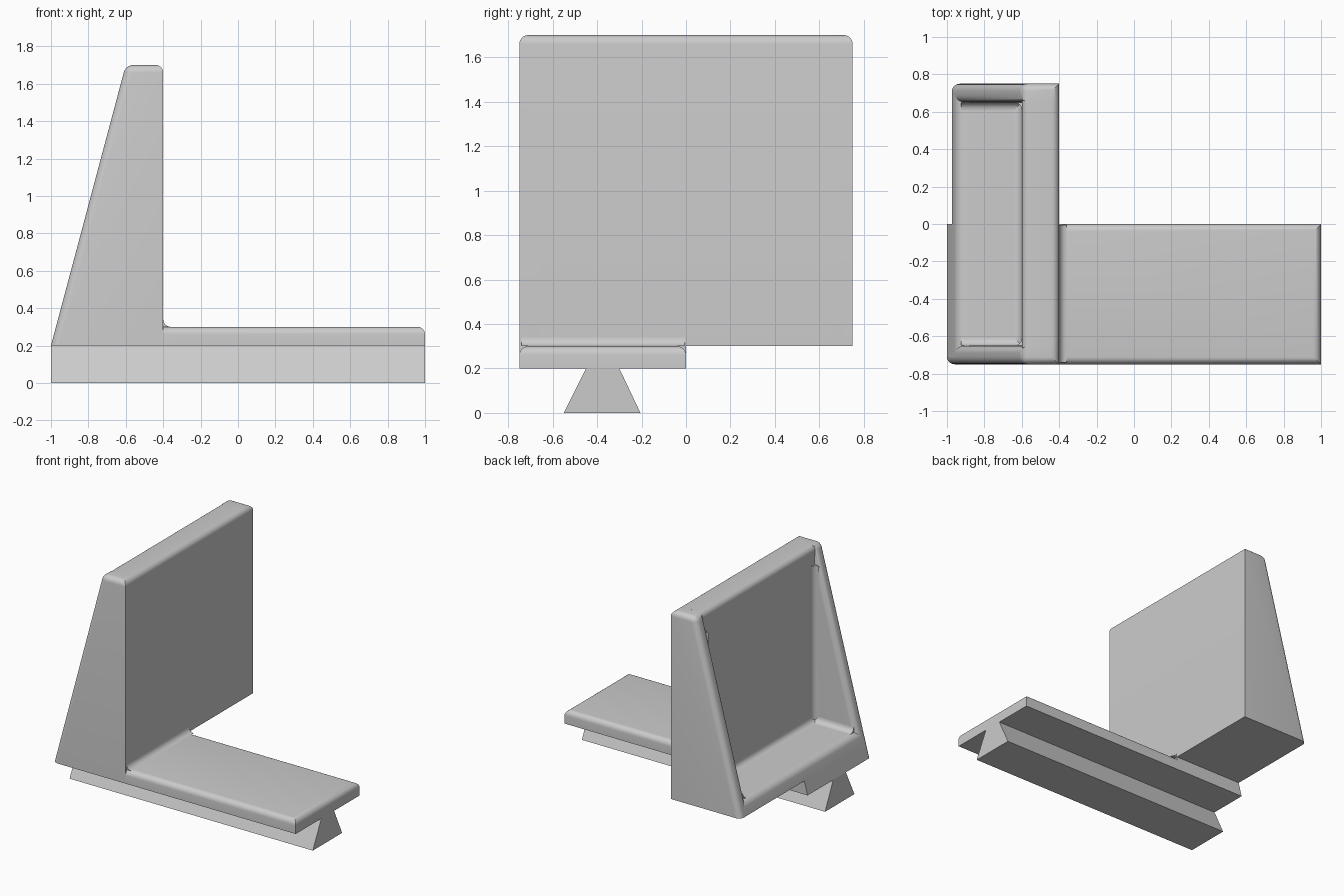
import bpy, bmesh
from math import sin, cos, pi, radians

cube = bpy.data.objects.get("Cube")
if cube:
    bpy.data.objects.remove(cube, do_unlink=True)

grey = bpy.data.materials.new("plain_grey")
grey.use_nodes = True
grey.diffuse_color = (0.6, 0.6, 0.6, 1)
grey.node_tree.nodes["Principled BSDF"].inputs["Base Color"].default_value = (0.6, 0.6, 0.6, 1)

R = 0.04                       # common rounding radius
HALF, INNER = 0.75, 0.65       # outer and inner faces of the ribs
BACK, FRONT = -0.6, -0.4       # faces of the upright wall
BASE, DECK, FLOOR, TOP = 0.2, 0.3, 0.4, 1.7


def slope_x(z):
    """Position of the sloping back at height z."""
    return -1 + (z - BASE) * 0.4 / (TOP - BASE)


def prism(name, profile, axis, lo, hi, rule=None, radius=R):
    """Extrude a profile along an axis and round the edges picked by the rule."""
    place = {"x": lambda u, v, t: (t, u, v),
             "y": lambda u, v, t: (u, t, v),
             "z": lambda u, v, t: (u, v, t)}[axis]
    bm = bmesh.new()
    ends = [[bm.verts.new(place(u, v, t)) for u, v in profile] for t in (lo, hi)]
    for ring in ends:
        bm.faces.new(ring)
    n = len(profile)
    for i in range(n):
        j = (i + 1) % n
        bm.faces.new((ends[0][i], ends[0][j], ends[1][j], ends[1][i]))
    bmesh.ops.recalc_face_normals(bm, faces=bm.faces[:])
    if rule:
        chosen = [e for e in bm.edges
                  if rule((e.verts[0].co + e.verts[1].co) / 2,
                          e.verts[1].co - e.verts[0].co)]
        bmesh.ops.bevel(bm, geom=chosen, offset=radius, offset_type='OFFSET',
                        segments=6, profile=0.5, affect='EDGES', clamp_overlap=True)
        bmesh.ops.recalc_face_normals(bm, faces=bm.faces[:])
    mesh = bpy.data.meshes.new(name)
    bm.to_mesh(mesh)
    bm.free()
    mesh.materials.append(grey)
    ob = bpy.data.objects.new(name, mesh)
    bpy.context.collection.objects.link(ob)
    bpy.ops.object.select_all(action='DESELECT')
    ob.select_set(True)
    bpy.context.view_layer.objects.active = ob
    bpy.ops.object.shade_smooth_by_angle(angle=radians(30))
    return ob


def fillet(name, u, v, su, sv, axis, lo, hi):
    """Concave rounding strip in the corner (u, v), opening towards (su, sv)."""
    arc = [(u + su * R * (1 - sin(a)), v + sv * R * (1 - cos(a)))
           for a in (pi / 2 * i / 6 for i in range(7))]
    return prism(name, [(u, v)] + arc, axis, lo, hi)


# Dovetail rail under the base
prism("dovetail_rail", [(-0.55, 0), (-0.205, 0), (-0.3, BASE), (-0.45, BASE)], "x", -1, 1)

# Base plate with rounded top edges, and its sloped rear end
prism("base_plate", [(FRONT - 0.01, BASE), (1, BASE), (1, DECK), (FRONT - 0.01, DECK)],
      "y", -HALF, 0, lambda m, d: m.z > DECK - 0.01 and m.x > FRONT)
prism("base_rear", [(-1, BASE), (FRONT, BASE), (FRONT, DECK), (slope_x(DECK), DECK)],
      "y", -HALF + R, 0)
fillet("plate_fillet", FRONT, DECK, 1, 1, "y", -HALF + 0.01, -0.005)

# Upright wall
prism("upright_wall", [(BACK, DECK), (FRONT, DECK), (FRONT, TOP), (BACK, TOP)],
      "y", -INNER - 0.01, INNER + 0.01,
      lambda m, d: m.z > TOP - 0.01 and abs(m.y) < 0.1)

# Pocket floor behind the wall
prism("pocket_floor", [(slope_x(DECK), DECK), (FRONT, DECK), (FRONT, FLOOR),
                       (slope_x(FLOOR), FLOOR)],
      "y", -HALF + R, HALF - R,
      lambda m, d: m.z > FLOOR - 0.01 and m.x < -0.9)
fillet("floor_wall_fillet", BACK, FLOOR, -1, 1, "y", -INNER, INNER)

# Side ribs with the fillets on their inner faces
for side, label, low in ((-1, "front", BASE), (1, "rear", DECK)):
    prism(label + "_rib", [(slope_x(low), low), (FRONT, low), (FRONT, TOP), (BACK, TOP)],
          "y", side * INNER, side * HALF,
          lambda m, d: (abs(d.x) > 0.01 and abs(d.z) > 0.01)
          or (m.z > TOP - 0.01 and abs(m.y) > INNER + 0.01))
    fillet(label + "_rib_wall_fillet", BACK, side * INNER, -1, -side, "z", FLOOR, 1.56)
    fillet(label + "_rib_floor_fillet", side * INNER, FLOOR, -side, 1, "x", -0.925, BACK)
